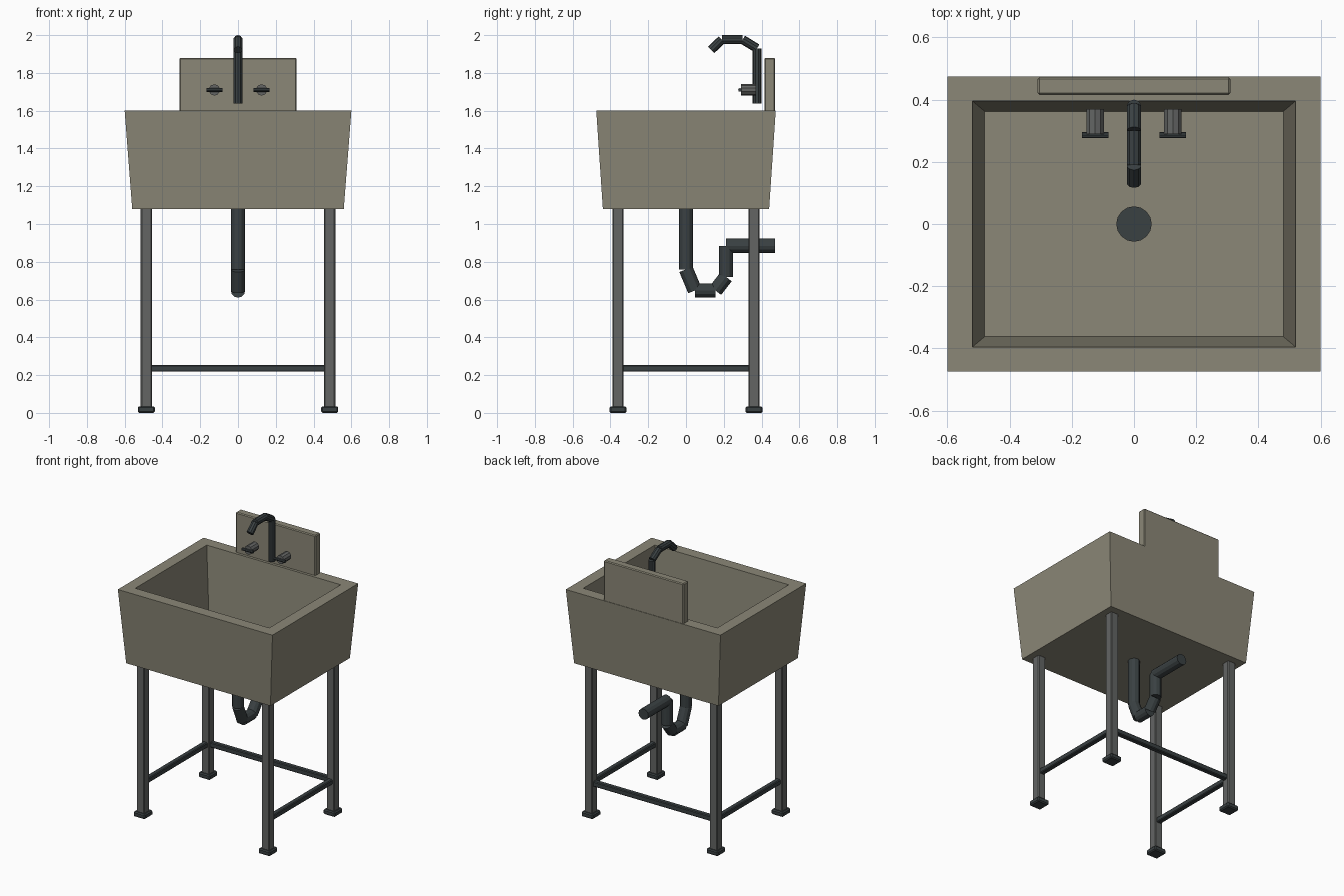
import bpy, bmesh
from mathutils import Vector

if "Cube" in bpy.data.objects:
    bpy.data.objects.remove(bpy.data.objects["Cube"])


def mat(name, rgb):
    m = bpy.data.materials.new(name)
    m.diffuse_color = (*rgb, 1)
    m.use_nodes = True
    m.node_tree.nodes["Principled BSDF"].inputs["Base Color"].default_value = m.diffuse_color
    return m


STONE = mat("stone_beige", (0.26, 0.245, 0.185))
STEEL = mat("grey_steel", (0.125, 0.13, 0.127))
DARK = mat("dark_metal", (0.042, 0.052, 0.055))


def finish(bm, name, m):
    bmesh.ops.recalc_face_normals(bm, faces=bm.faces)
    me = bpy.data.meshes.new(name)
    bm.to_mesh(me)
    bm.free()
    me.materials.append(m)
    ob = bpy.data.objects.new(name, me)
    bpy.context.collection.objects.link(ob)
    return ob


def box(name, lo, hi, m, bevel=0.0):
    bm = bmesh.new()
    bmesh.ops.create_cube(bm, size=1)
    lo, hi = Vector(lo), Vector(hi)
    for v in bm.verts:
        v.co = Vector([(lo[i] + hi[i]) / 2 + v.co[i] * (hi[i] - lo[i]) for i in range(3)])
    if bevel:
        bmesh.ops.bevel(bm, geom=bm.edges[:], offset=bevel, segments=1, affect='EDGES')
    return finish(bm, name, m)


def add_rod(bm, a, b, r, sides):
    a, b = Vector(a), Vector(b)
    d = b - a
    mx = d.to_track_quat('Z', 'Y').to_matrix().to_4x4()
    mx.translation = (a + b) / 2
    bmesh.ops.create_cone(bm, cap_ends=True, segments=sides, radius1=r, radius2=r,
                          depth=d.length, matrix=mx)


def pipe(name, pts, r, m, sides=10):
    # separate straight lengths joined end to end
    bm = bmesh.new()
    for a, b in zip(pts, pts[1:]):
        add_rod(bm, a, b, r, sides)
    return finish(bm, name, m)


# Basin: tapered tub, loops from outer bottom, over the rim, to the inner floor
bm = bmesh.new()
loops = []
for hx, hy, z in [(0.56, 0.44, 1.08), (0.60, 0.475, 1.60), (0.52, 0.396, 1.60), (0.48, 0.362, 1.15)]:
    loops.append([bm.verts.new((sx * hx, sy * hy, z))
                  for sx, sy in [(-1, -1), (1, -1), (1, 1), (-1, 1)]])
for p, q in zip(loops, loops[1:]):
    for i in range(4):
        j = (i + 1) % 4
        bm.faces.new((p[i], p[j], q[j], q[i]))
bm.faces.new(loops[0])
bm.faces.new(loops[-1])
finish(bm, "basin", STONE)

# Backsplash panel
box("backsplash", (-0.31, 0.415, 1.59), (0.31, 0.472, 1.88), STONE, 0.006)

# Drain disc
pipe("drain", [(0, 0, 1.145), (0, 0, 1.16)], 0.057, DARK, 16)

# Faucet spout
pipe("faucet", [(0, y, z) for y, z in
                [(0.376, 1.638), (0.376, 1.93), (0.30, 1.976), (0.19, 1.976), (0.133, 1.922)]],
     0.024, DARK)

# Tap handles
for side, s in (("left", -1), ("right", 1)):
    x = s * 0.125
    pipe(side + "_tap", [(x, 0.37, 1.71), (x, 0.29, 1.71)], 0.03, STEEL)
    pipe(side + "_tap_bar", [(x - 0.043, 0.286, 1.71), (x + 0.043, 0.286, 1.71)], 0.01, DARK, 8)

# Waste pipe with trap
pipe("waste_pipe", [(0, y, z) for y, z in
                    [(0, 1.10), (0, 0.76), (0.047, 0.648), (0.156, 0.648),
                     (0.212, 0.72), (0.212, 0.884), (0.472, 0.884)]], 0.038, DARK, 12)

# Legs and feet
LX, LY = 0.485, 0.36
for sx, xn in ((-1, "left"), (1, "right")):
    for sy, yn in ((-1, "front"), (1, "back")):
        x, y = sx * LX, sy * LY
        box(f"{yn}_{xn}_leg", (x - 0.03, y - 0.03, 0.02), (x + 0.03, y + 0.03, 1.085), STEEL, 0.006)
        box(f"{yn}_{xn}_foot", (x - 0.045, y - 0.045, 0), (x + 0.045, y + 0.045, 0.035), DARK, 0.007)
    # Side rail
    box(xn + "_rail", (sx * LX - 0.018, -LY + 0.02, 0.218), (sx * LX + 0.018, LY - 0.02, 0.254), DARK, 0.005)

# Back rail
box("back_rail", (-LX + 0.02, LY - 0.018, 0.218), (LX - 0.02, LY + 0.018, 0.254), DARK, 0.005)
